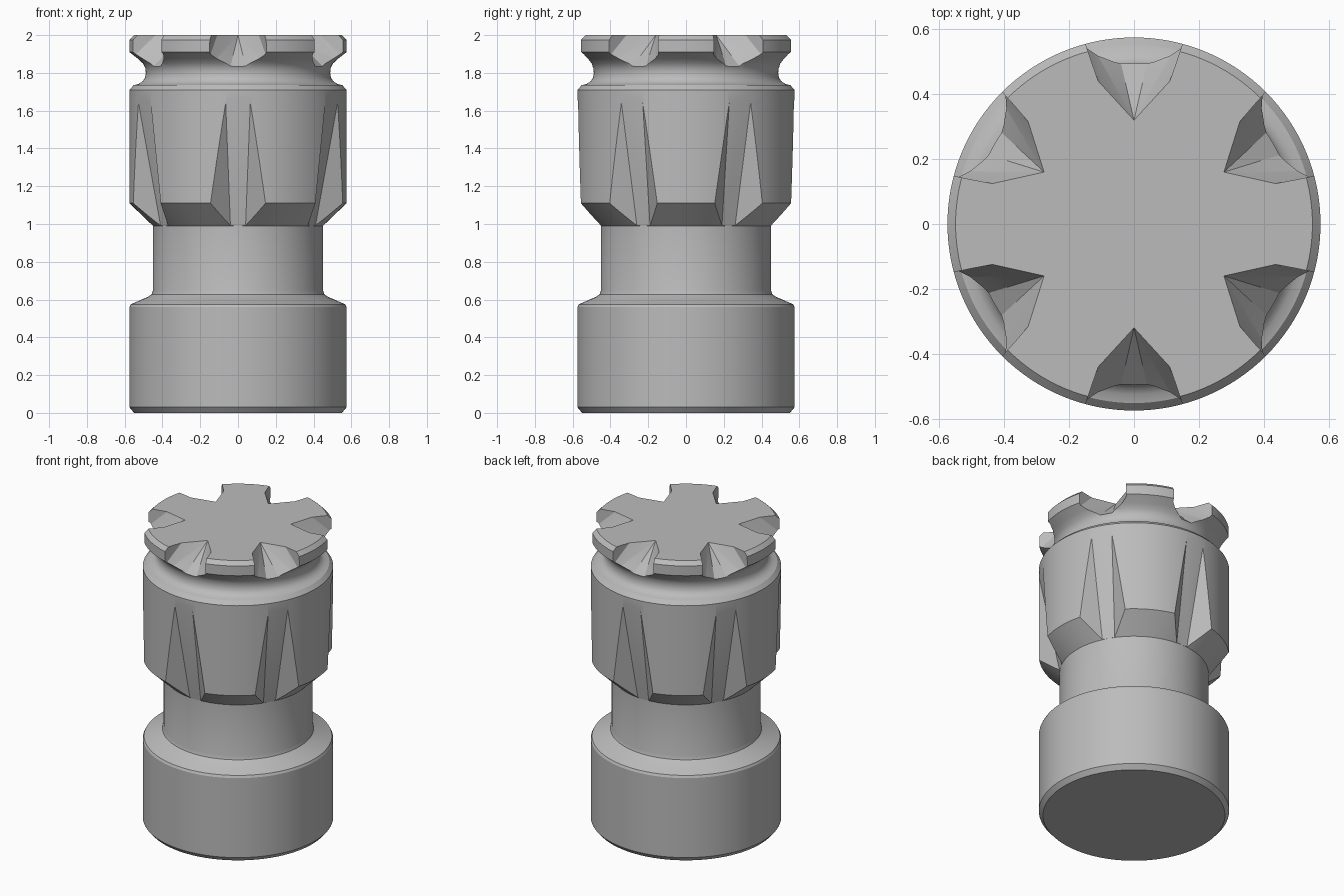
import bpy, bmesh, math
from mathutils import Matrix, Vector

cube = bpy.data.objects.get("Cube")
if cube:
    bpy.data.objects.remove(cube)

SEGMENTS = 128

grey = bpy.data.materials.new("warm_grey")
grey.use_nodes = True
COLOUR = (0.5, 0.5, 0.5, 1)
grey.diffuse_color = COLOUR
grey.node_tree.nodes["Principled BSDF"].inputs["Base Color"].default_value = COLOUR


def make_object(name, bm):
    bmesh.ops.recalc_face_normals(bm, faces=bm.faces)
    mesh = bpy.data.meshes.new(name)
    bm.to_mesh(mesh)
    bm.free()
    obj = bpy.data.objects.new(name, mesh)
    bpy.context.collection.objects.link(obj)
    mesh.materials.append(grey)
    return obj


def lathe(name, profile):
    """Closed solid of revolution from (radius, height) points."""
    bm = bmesh.new()
    rings = []
    for r, z in profile:
        rings.append([bm.verts.new((r * math.cos(a), r * math.sin(a), z))
                      for a in (2 * math.pi * i / SEGMENTS for i in range(SEGMENTS))])
    for low, high in zip(rings, rings[1:]):
        for i in range(SEGMENTS):
            j = (i + 1) % SEGMENTS
            bm.faces.new((low[i], low[j], high[j], high[i]))
    bm.faces.new(rings[0])
    bm.faces.new(rings[-1])
    return make_object(name, bm)


def radial_cutter(name, points):
    """Convex wedge mirrored in x, repeated six times around the axis."""
    bm = bmesh.new()
    for k in range(6):
        turn = Matrix.Rotation(k * math.pi / 3, 4, "Z")
        coords = {(s * x, y, z) for x, y, z in points for s in (1, -1)}
        verts = [bm.verts.new(turn @ Vector(c)) for c in sorted(coords)]
        bmesh.ops.convex_hull(bm, input=verts)
    obj = make_object(name, bm)
    obj.hide_render = True
    return obj


# Turned body: base drum, waist, lug collar, upper neck and cap
body = lathe("turned_body", [
    (0.55, 0), (0.575, 0.03),
    (0.575, 0.56), (0.568, 0.575), (0.475, 0.615), (0.457, 0.627), (0.45, 0.65),
    (0.45, 0.99), (0.575, 1.11),
    (0.575, 1.71), (0.552, 1.735),
    (0.525, 1.742), (0.505, 1.755), (0.492, 1.775), (0.488, 1.80),
    (0.491, 1.825), (0.503, 1.85), (0.53, 1.875),
    (0.575, 1.91), (0.575, 1.975), (0.55, 2.0)])

# Faceted notches in the cap
cap_notches = radial_cutter("cap_notch_cutter", [
    (0, -0.32, 2.0), (0, -0.32, 2.1),
    (0.11, -0.44, 2.0), (0.11, -0.44, 2.1),
    (0.18, -0.66, 2.1), (0.18, -0.64, 1.8), (0.064, -0.60, 1.736)])

# Tapered grooves between the collar lugs
collar_grooves = radial_cutter("collar_groove_cutter", [
    (0.0665, -0.578, 1.679), (0.1315, -0.632, 1.679),
    (0.04, -0.45, 0.99), (0.28, -0.65, 0.99)])

bpy.context.view_layer.objects.active = body
body.select_set(True)
for cutter in (cap_notches, collar_grooves):
    mod = body.modifiers.new(cutter.name, "BOOLEAN")
    mod.operation = "DIFFERENCE"
    mod.solver = "EXACT"
    mod.object = cutter
    bpy.ops.object.modifier_apply(modifier=mod.name)
    bpy.data.objects.remove(cutter)

bpy.ops.object.shade_smooth_by_angle(angle=math.radians(25))
